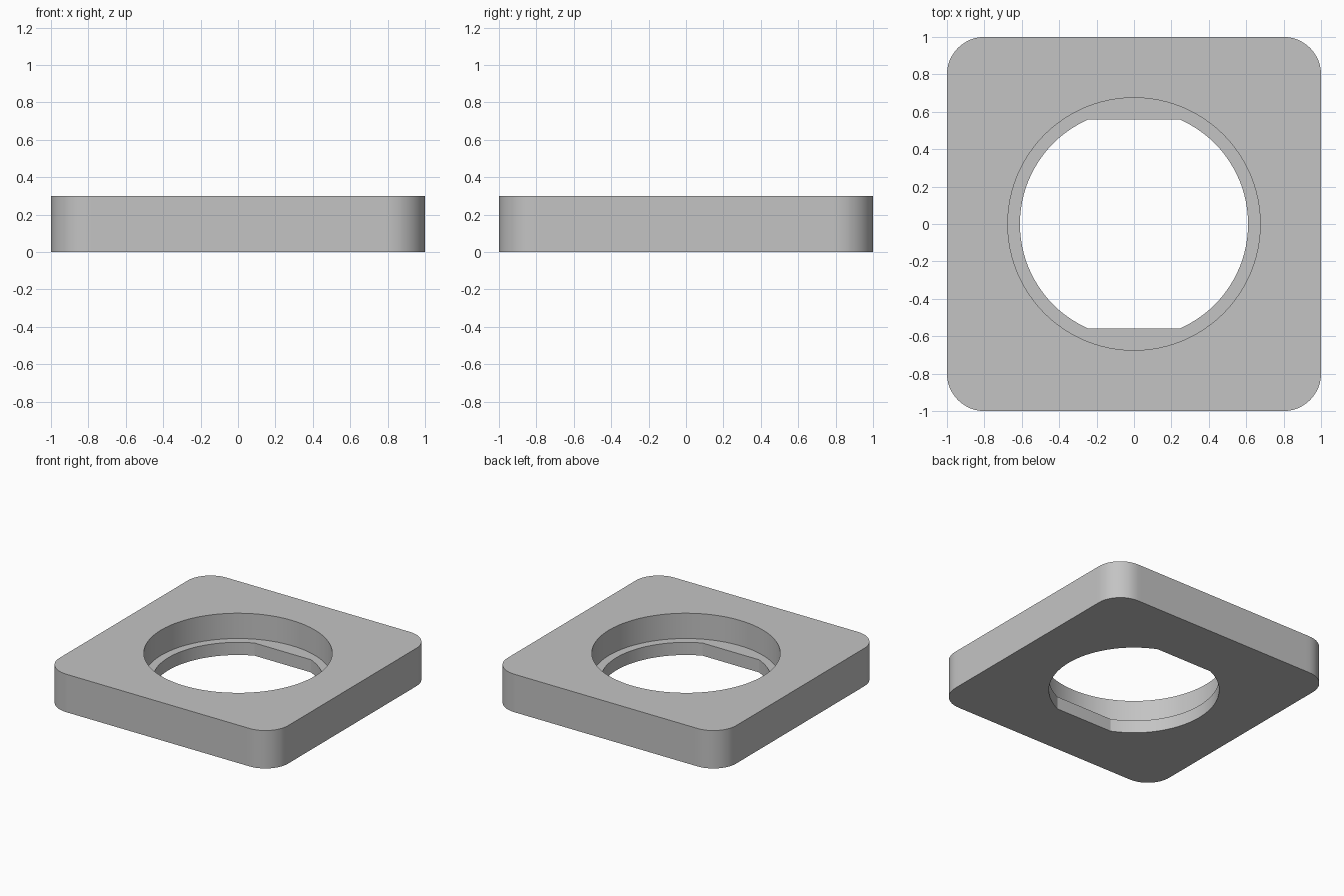
import bpy
import bmesh
from math import atan2, asin, cos, sin, pi, radians, hypot

cube = bpy.data.objects.get("Cube")
if cube:
    bpy.data.objects.remove(cube, do_unlink=True)

HALF, HEIGHT, CORNER = 1.0, 0.3, 0.2
BORE, HOLE, FLAT, LEDGE = 0.675, 0.61, 0.558, 0.1
INNER = HALF - CORNER


def outer(a):
    """Point on the rounded square in direction a."""
    c, s = abs(cos(a)), abs(sin(a))
    r = HALF / max(c, s)
    if min(c, s) * r > INNER:
        # Ray meets the corner arc
        b = INNER * (c + s)
        r = b + (b * b - 2 * INNER ** 2 + CORNER ** 2) ** 0.5
    return r * cos(a), r * sin(a)


def bore(a):
    return BORE * cos(a), BORE * sin(a)


def hole(a):
    """Point on the round hole with a flat at front and back."""
    r = min(HOLE, FLAT / max(abs(sin(a)), 1e-6))
    return r * cos(a), r * sin(a)


# Shared directions: even steps, corner arc points and the ends of the flats
angles = {round(2 * pi * i / 96, 5) for i in range(96)}
flat_end = asin(FLAT / HOLE)
for q in range(4):
    for i in range(13):
        t = pi / 2 * i / 12
        a = atan2(INNER + CORNER * sin(t), INNER + CORNER * cos(t))
        angles.add(round(a + q * pi / 2, 5))
for a in (flat_end, pi - flat_end, pi + flat_end, 2 * pi - flat_end):
    angles.add(round(a, 5))
angles = sorted(angles)

# Plate: closed loft around outside, counterbore, ledge and hole
bm = bmesh.new()
sections = [(outer, 0), (outer, HEIGHT), (bore, HEIGHT),
            (bore, LEDGE), (hole, LEDGE), (hole, 0)]
rings = [[bm.verts.new((*shape(a), z)) for a in angles] for shape, z in sections]
n = len(angles)
for k, ring in enumerate(rings):
    above = rings[(k + 1) % len(rings)]
    for i in range(n):
        j = (i + 1) % n
        bm.faces.new((ring[i], ring[j], above[j], above[i]))
bmesh.ops.recalc_face_normals(bm, faces=bm.faces)

mesh = bpy.data.meshes.new("bored_plate")
bm.to_mesh(mesh)
bm.free()
plate = bpy.data.objects.new("bored_plate", mesh)
bpy.context.collection.objects.link(plate)

# Plain grey material
grey = bpy.data.materials.new("light_grey")
grey.use_nodes = True
colour = (0.55, 0.55, 0.55, 1)
grey.diffuse_color = colour
grey.node_tree.nodes["Principled BSDF"].inputs["Base Color"].default_value = colour
mesh.materials.append(grey)

bpy.ops.object.select_all(action="DESELECT")
plate.select_set(True)
bpy.context.view_layer.objects.active = plate
bpy.ops.object.shade_smooth_by_angle(angle=radians(15))
